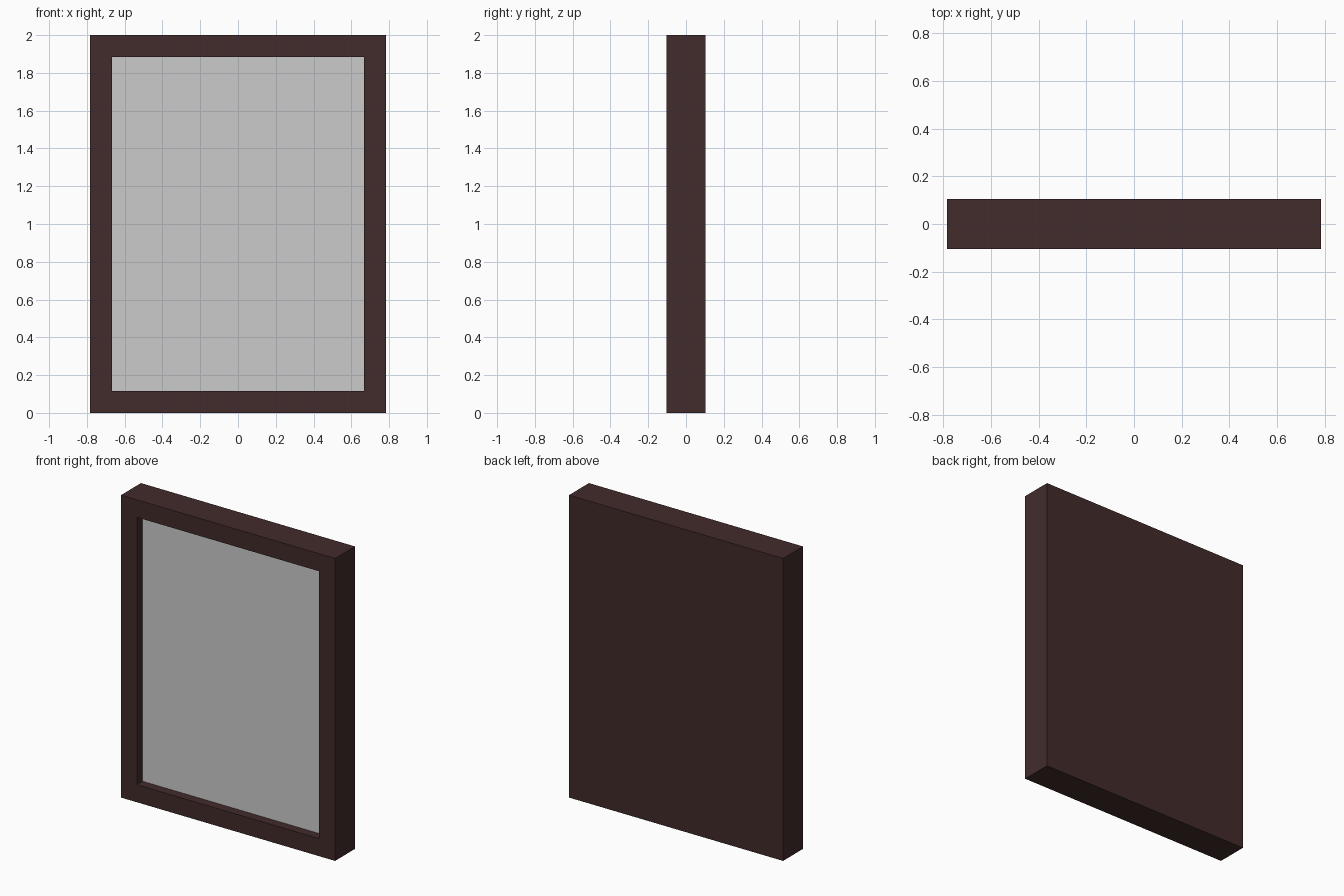
import bpy, bmesh
from mathutils import Matrix, Vector

if "Cube" in bpy.data.objects:
    bpy.data.objects.remove(bpy.data.objects["Cube"])

W, D, H = 1.566, 0.208, 2.0      # outer size
BORDER = 0.116                   # frame width
RECESS = 0.06                    # depth from front to panel
PANEL = 0.02                     # panel thickness


def finish(name, bm):
    bmesh.ops.recalc_face_normals(bm, faces=bm.faces)
    mesh = bpy.data.meshes.new(name)
    bm.to_mesh(mesh)
    bm.free()
    obj = bpy.data.objects.new(name, mesh)
    bpy.context.collection.objects.link(obj)
    return obj


def box(size, centre):
    bm = bmesh.new()
    m = Matrix.Translation(centre) @ Matrix.Diagonal((*size, 1))
    bmesh.ops.create_cube(bm, size=1, matrix=m)
    return bm


# Frame: solid block with closed back and a recess in the front
bm = box((W, D, H), (0, 0, H / 2))
front = min(bm.faces, key=lambda f: f.calc_center_median().y)
bmesh.ops.inset_region(bm, faces=[front], thickness=BORDER, use_even_offset=True)
floor = bmesh.ops.extrude_face_region(bm, geom=[front])["geom"]
verts = [v for v in floor if isinstance(v, bmesh.types.BMVert)]
bmesh.ops.translate(bm, verts=verts, vec=Vector((0, RECESS + PANEL, 0)))
if front.is_valid:
    bmesh.ops.delete(bm, geom=[front], context='FACES_ONLY')
frame = finish("frame", bm)

wood = bpy.data.materials.new("dark_wood")
wood.diffuse_color = (0.055, 0.024, 0.024, 1)
wood.use_nodes = True
wood.node_tree.nodes["Principled BSDF"].inputs["Base Color"].default_value = wood.diffuse_color
frame.data.materials.append(wood)

# Grey panel lying in the recess
finish("mirror_panel", box((W - 2 * BORDER, PANEL, H - 2 * BORDER),
                           (0, -D / 2 + RECESS + PANEL / 2, H / 2)))
